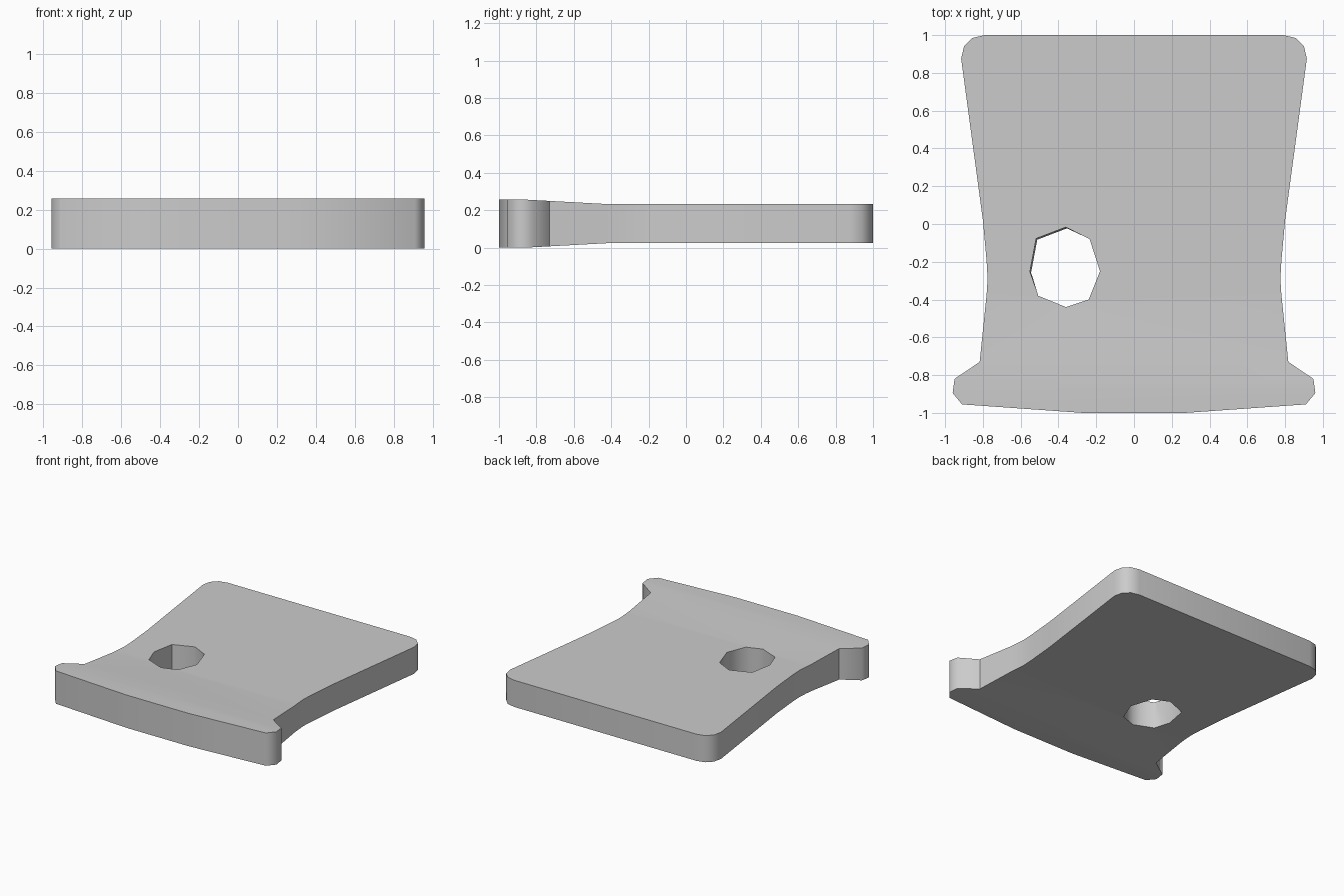
import bpy, bmesh

if "Cube" in bpy.data.objects:
    bpy.data.objects.remove(bpy.data.objects["Cube"])


def prism(name, lower, upper, z0, z1):
    """Closed solid between a lower and an upper outline (counter-clockwise)."""
    bm = bmesh.new()
    a = [bm.verts.new((x, y, z0)) for x, y in lower]
    b = [bm.verts.new((x, y, z1)) for x, y in upper]
    n = len(a)
    bm.faces.new(a[::-1])
    bm.faces.new(b)
    for i in range(n):
        j = (i + 1) % n
        bm.faces.new((a[i], a[j], b[j], b[i]))
    mesh = bpy.data.meshes.new(name)
    obj = bpy.data.objects.new(name, mesh)
    bpy.context.collection.objects.link(obj)
    return obj, bm


# Plate outline: right half, mirrored to the left
half = [(0.27, -1), (0.91, -0.955), (0.96, -0.895), (0.95, -0.82), (0.817, -0.73),
        (0.78, -0.37), (0.775, -0.29), (0.78, -0.2), (0.80, 0.02), (0.915, 0.875),
        (0.90, 0.94), (0.855, 0.985), (0.79, 1.0)]
outline = half + [(-x, y) for x, y in reversed(half)]
plate, bm = prism("plate", outline, outline, 0, 0.257)

# Thick front lip tapering to the thinner body
LIP, BODY, INSET = -0.86, -0.42, 0.024
for y in (LIP, BODY):
    bmesh.ops.bisect_plane(bm, geom=bm.verts[:] + bm.edges[:] + bm.faces[:],
                           plane_co=(0, y, 0), plane_no=(0, 1, 0))
for v in bm.verts:
    t = min(max((v.co.y - LIP) / (BODY - LIP), 0), 1)
    v.co.z += INSET * t * (1 if v.co.z < 0.1 else -1)
bm.to_mesh(plate.data)
bm.free()

# Eight-sided hole, leaning slightly
hole = [(-0.36, -0.44), (-0.24, -0.40), (-0.18, -0.25), (-0.235, -0.08),
        (-0.363, -0.015), (-0.52, -0.075), (-0.553, -0.25), (-0.507, -0.38)]
lean = [(x + 0.01, y - 0.01) if x < -0.3 and y > -0.3 else (x, y) for x, y in hole]
cutter, bm = prism("hole_cutter", lean, hole, -0.05, 0.3)
bm.to_mesh(cutter.data)
bm.free()
cutter.hide_render = True

cut = plate.modifiers.new("hole", 'BOOLEAN')
cut.operation = 'DIFFERENCE'
cut.solver = 'EXACT'
cut.object = cutter
bpy.context.view_layer.objects.active = plate
plate.select_set(True)
bpy.ops.object.modifier_apply(modifier=cut.name)
bpy.data.objects.remove(cutter)

# Soft sides, crisp rims
bpy.ops.object.shade_smooth_by_angle(angle=0.87)
